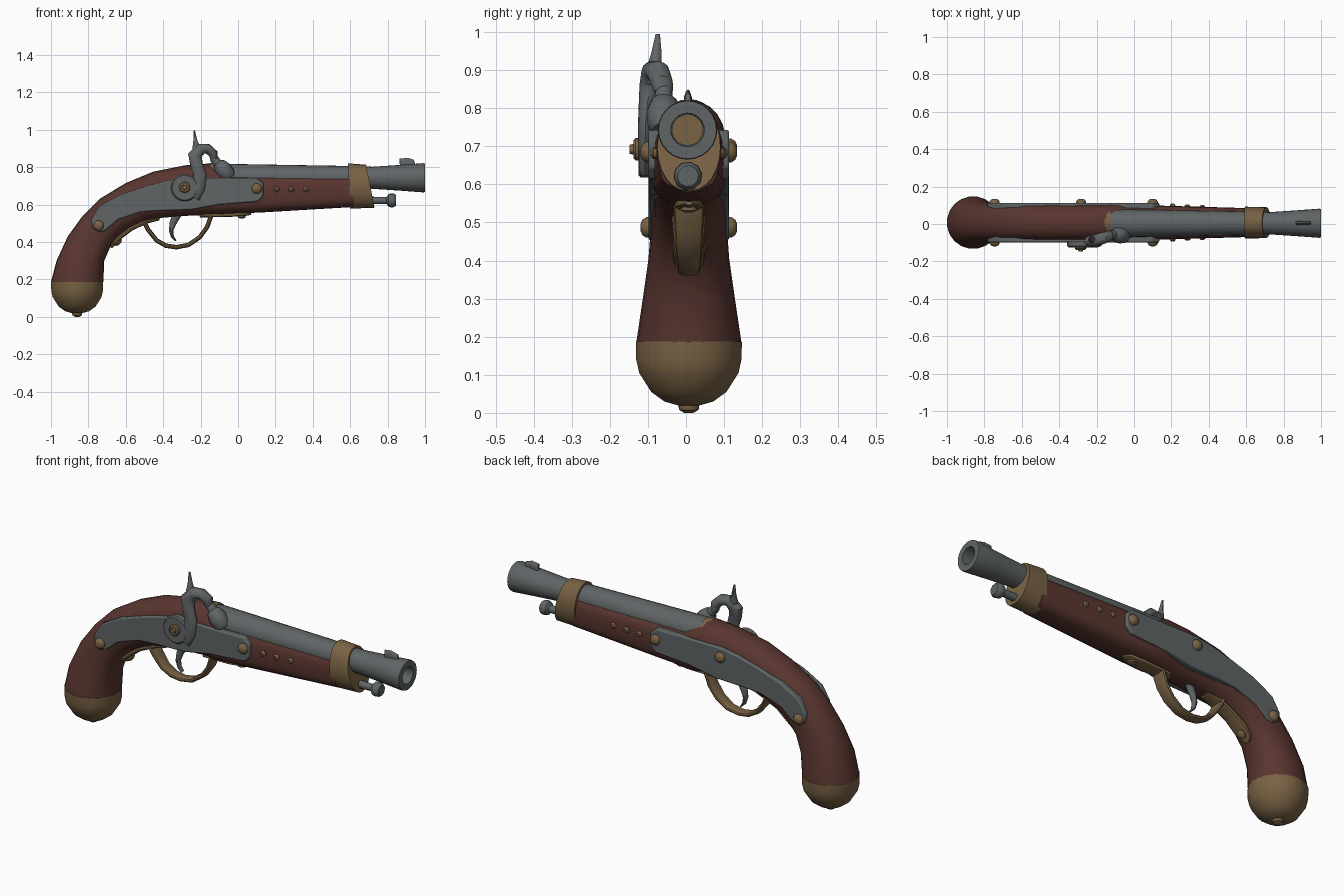
import bpy, bmesh, math
from mathutils import Vector as V

Y0 = 0.0075  # centre plane of the stock


def material(name, rgb):
    m = bpy.data.materials.new(name)
    m.diffuse_color = (*rgb, 1)
    return m


WOOD = material("dark red wood", (0.10, 0.036, 0.029))
STEEL = material("grey steel", (0.115, 0.128, 0.132))
BRASS = material("aged brass", (0.19, 0.122, 0.057))


def finish(name, bm, mat):
    bmesh.ops.recalc_face_normals(bm, faces=bm.faces)
    me = bpy.data.meshes.new(name)
    bm.to_mesh(me)
    bm.free()
    me.materials.append(mat)
    ob = bpy.data.objects.new(name, me)
    bpy.context.collection.objects.link(ob)
    return ob


def loft(name, rings, mat):
    """Skin a list of equal-length point rings and cap both ends."""
    bm = bmesh.new()
    vs = [[bm.verts.new(p) for p in r] for r in rings]
    n = len(vs[0])
    for a, b in zip(vs, vs[1:]):
        for i in range(n):
            j = (i + 1) % n
            bm.faces.new((a[i], a[j], b[j], b[i]))
    bm.faces.new(vs[0])
    bm.faces.new(vs[-1])
    return finish(name, bm, mat)


def ring(c, u, v, n, pu=1.0, pv=1.0):
    """Superellipse ring round c with half axes u and v."""
    pts = []
    for i in range(n):
        a = 2 * math.pi * i / n
        cu, sv = math.cos(a), math.sin(a)
        pts.append(c + u * math.copysign(abs(cu) ** pu, cu) + v * math.copysign(abs(sv) ** pv, sv))
    return pts


def lathe(name, centre, axis, profile, mat, n=20):
    """Turned part: profile is (distance along axis, radius)."""
    d = V(axis).normalized()
    u = d.orthogonal().normalized()
    w = d.cross(u)
    return loft(name, [ring(V(centre) + d * t, u * r, w * r, n) for t, r in profile], mat)


def tube(name, pts, mat, n=12, p=1.0):
    """Bent bar: points are (x, y, z, in-plane radius, sideways radius)."""
    rings = []
    for i, (x, y, z, rn, ry) in enumerate(pts):
        a, b = pts[max(i - 1, 0)], pts[min(i + 1, len(pts) - 1)]
        t = V((b[0] - a[0], 0, b[2] - a[2])).normalized()
        rings.append(ring(V((x, y, z)), V((-t.z, 0, t.x)) * rn, V((0, ry, 0)), n, p, p))
    return loft(name, rings, mat)


# Stock: top x, top z, bottom x, bottom z, half width
stations = [(-1.0, .185, -.72, .185, .138), (-.97, .30, -.715, .30, .121), (-.91, .43, -.68, .38, .106),
            (-.83, .54, -.635, .43, .10), (-.74, .63, -.585, .47, .10), (-.6, .715, -.5, .51, .10),
            (-.455, .775, -.40, .53, .10), (-.28, .81, -.27, .54, .10), (-.15, .82, -.15, .545, .10),
            (-.10, .79, -.10, .547, .10), (-.05, .767, -.05, .55, .098), (.13, .765, .13, .558, .091),
            (.62, .757, .62, .587, .077)]
rings = []
for i, (tx, tz, bx, bz, w) in enumerate(stations):
    top, bot = V((tx, Y0, tz)), V((bx, Y0, bz))
    k = 1.0 if i == 0 else (0.55 if i > 8 else 0.85)
    rings.append(ring((top + bot) / 2, (top - bot) / 2, V((0, w, 0)), 24, k, k if i < 9 else 0.75))
loft("stock", rings, WOOD)

# Butt cap and its knob
lathe("butt_cap", (-.86, Y0, 0), (0, 0, 1),
      [(.02, .03), (.03, .065), (.055, .1), (.105, .132), (.14, .14), (.187, .141)], BRASS, 20)
lathe("butt_knob", (-.86, Y0, 0), (0, 0, 1), [(0, .012), (.008, .026), (.035, .03)], BRASS, 10)

# Barrel with open bore, breech ring, sight
lathe("barrel", (0, .004, .743), (1, 0, 0),
      [(-.15, .073), (-.1, .075), (.55, .064), (.72, .059), (.87, .069), (.99, .078), (1.0, .076),
       (1.0, .044), (.72, .042)], STEEL, 24)
lathe("bore_end", (0, .004, .743), (1, 0, 0), [(.718, .041), (.725, .041)], BRASS, 24)
lathe("breech_ring", (0, Y0, .745), (1, 0, 0), [(-.175, .07), (-.14, .079), (-.125, .076)], BRASS, 24)
tube("front_sight", [(.87, .005, .80, .005, .012), (.88, .005, .82, .03, .011), (.905, .005, .823, .027, .009),
                     (.93, .005, .82, .022, .010), (.945, .005, .80, .005, .012)], STEEL, 10)

# Muzzle band, slanted at the front
band = []
for tx, tz, bx, bz, w in [(.588, .82, .60, .578, .085), (.685, .813, .73, .583, .083)]:
    top, bot = V((tx, Y0, tz)), V((bx, Y0, bz))
    band.append(ring((top + bot) / 2, (top - bot) / 2, V((0, w, 0)), 24, 1, .9))
loft("muzzle_band", band, BRASS)

# Ramrod
lathe("ramrod", (0, .005, .622), (1, 0, 0),
      [(.65, .021), (.795, .019), (.805, .034), (.82, .038), (.835, .036), (.845, .028)], STEEL, 10)

# Side plates, the same outline on both sides
outline = [(-.785, .52), (-.74, .592), (-.63, .652), (-.5, .695), (-.38, .727), (-.28, .743), (.10, .743),
           (.135, .715), (.135, .645), (.105, .615), (-.10, .60), (-.25, .572), (-.42, .567), (-.52, .56),
           (-.64, .52), (-.71, .46), (-.745, .452), (-.78, .475)]
for side, label in ((-1, "lock"), (1, "back")):
    bm = bmesh.new()
    f = bm.faces.new([bm.verts.new((x, Y0 + side * .06, z)) for x, z in outline])
    ext = bmesh.ops.extrude_face_region(bm, geom=[f])["geom"]
    bmesh.ops.translate(bm, verts=[g for g in ext if isinstance(g, bmesh.types.BMVert)],
                        vec=(0, side * .046, 0))
    plate = finish(label + "_plate", bm, STEEL)
    bev = plate.modifiers.new("edge", 'BEVEL')
    bev.width = .007
    bev.segments = 2
    # Plate screws, then the row of small pins
    for i, (x, z) in enumerate([(-.745, .487), (.10, .685)] + ([(-.283, .693)] if side > 0 else [])):
        lathe(f"{label}_screw_{i}", (x, Y0, z), (0, side, 0),
              [(.09, .028), (.112, .028), (.122, .021), (.127, .009)], BRASS, 12)
    for i, x in enumerate((.207, .285, .365)):
        s = .082 - .004 * i
        lathe(f"{label}_pin_{i}", (x, Y0, .682), (0, side, 0),
              [(s - .02, .016), (s + .011, .016), (s + .019, .008)], BRASS, 10)

# Hammer: hub, curled neck, thumb spur, screw
lathe("hammer_hub", (-.285, 0, .69), (0, -1, 0), [(.09, .073), (.118, .073), (.125, .066)], STEEL, 20)
tube("hammer_neck", [(-.25, -.108, .65, .05, .017), (-.215, -.108, .70, .042, .018), (-.203, -.106, .76, .034, .02),
                     (-.222, -.10, .815, .034, .024), (-.23, -.092, .862, .038, .03), (-.20, -.085, .898, .03, .032),
                     (-.162, -.075, .898, .027, .032), (-.132, -.065, .872, .025, .03),
                     (-.13, -.06, .845, .02, .026)], STEEL)
tube("hammer_spur", [(-.215, -.09, .86, .034, .022), (-.222, -.084, .905, .022, .021), (-.228, -.078, .94, .011, .015),
                     (-.234, -.074, .995, .004, .006)], STEEL, 10)
lathe("hammer_screw", (-.285, 0, .692), (0, -1, 0),
      [(.11, .03), (.132, .03), (.138, .024), (.138, .014), (.148, .012)], BRASS, 14)

# Nipple and bolster beside the breech
lathe("nipple", (-.06, -.058, .765), (-.65, 0, .76),
      [(-.03, .03), (-.01, .044), (.03, .046), (.065, .036), (.075, .024), (.115, .022)], STEEL, 12)

# Trigger guard: bow, front and rear tangs with screws
tube("guard_bow", [(-.505, Y0, .515, .012, .045), (-.48, Y0, .465, .012, .04), (-.435, Y0, .408, .012, .034),
                   (-.385, Y0, .38, .012, .03), (-.33, Y0, .372, .012, .028), (-.265, Y0, .384, .012, .03),
                   (-.205, Y0, .425, .012, .034), (-.165, Y0, .48, .012, .037), (-.142, Y0, .545, .012, .04)],
     BRASS, 12, .7)
tube("guard_front_tang", [(-.205, Y0, .543, .012, .01), (-.19, Y0, .544, .013, .034), (-.04, Y0, .547, .013, .038),
                          (.045, Y0, .553, .013, .032), (.07, Y0, .556, .01, .01)], BRASS, 12, .6)
tube("guard_rear_tang", [(-.42, Y0, .526, .01, .025), (-.49, Y0, .511, .013, .04), (-.57, Y0, .473, .013, .038),
                         (-.63, Y0, .428, .013, .044), (-.667, Y0, .392, .013, .038),
                         (-.682, Y0, .372, .01, .012)], BRASS, 12, .6)
lathe("rear_tang_screw", (-.65, Y0, .408), (.7, 0, -.7), [(0, .024), (.018, .024), (.026, .01)], BRASS, 12)
lathe("front_tang_screw", (.02, Y0, .55), (0, 0, -1), [(0, .022), (.018, .022), (.024, .01)], BRASS, 12)

# Trigger
tube("trigger", [(-.325, Y0, .55, .024, .016), (-.348, Y0, .50, .018, .016), (-.358, Y0, .46, .012, .016),
                 (-.35, Y0, .427, .008, .015), (-.332, Y0, .406, .004, .012)], STEEL, 10)

# Smooth shading with sharp edges kept
bpy.ops.object.select_all(action='SELECT')
bpy.context.view_layer.objects.active = bpy.data.objects["stock"]
bpy.ops.object.shade_smooth_by_angle(angle=math.radians(38))
